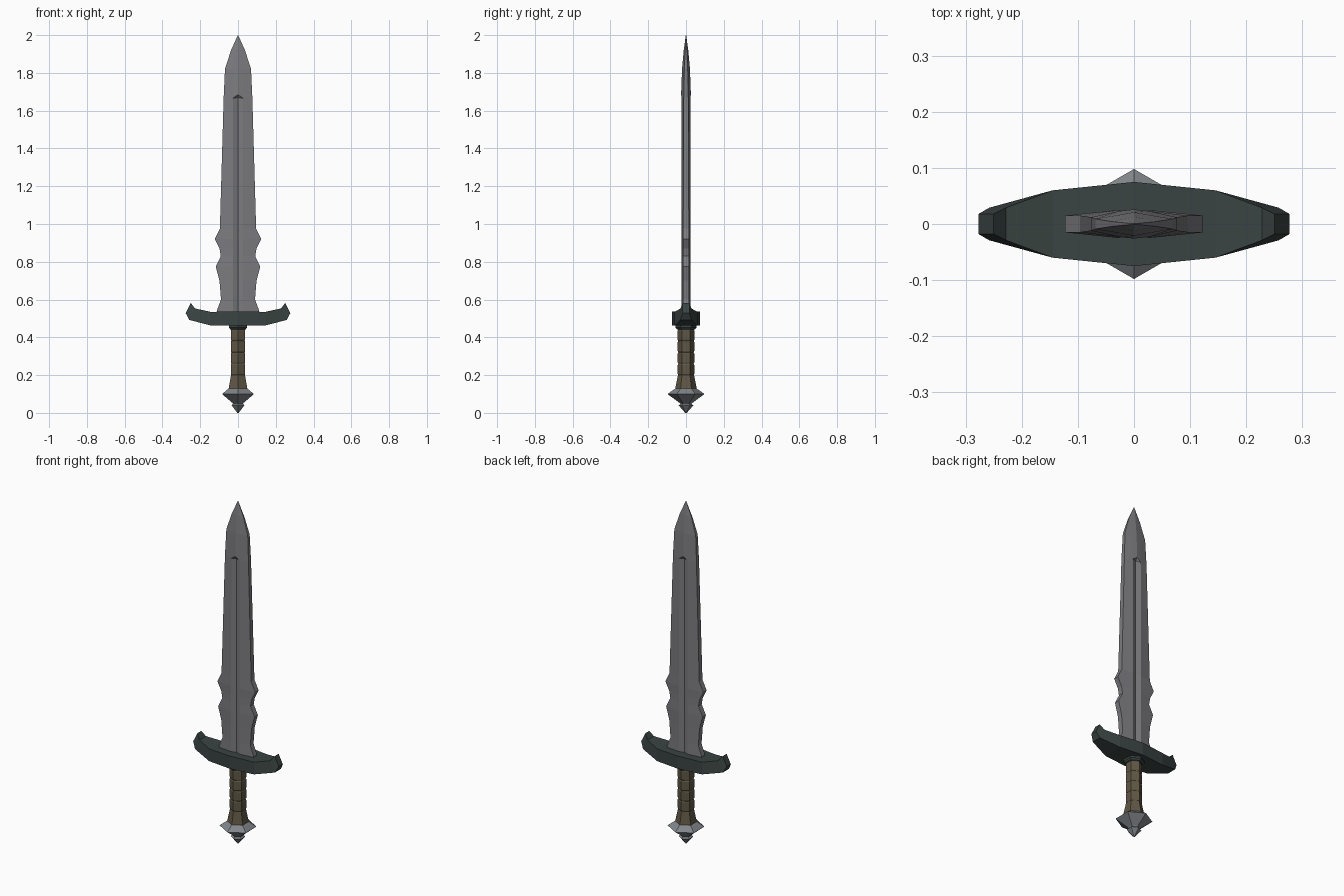
import bpy, math

if "Cube" in bpy.data.objects:
    bpy.data.objects.remove(bpy.data.objects["Cube"])


def material(name, rgb):
    m = bpy.data.materials.new(name)
    m.diffuse_color = (*rgb, 1)
    m.use_nodes = True
    m.node_tree.nodes["Principled BSDF"].inputs["Base Color"].default_value = m.diffuse_color
    return m


STEEL = material("grey steel", (0.20, 0.20, 0.215))
IRON = material("dark green iron", (0.042, 0.058, 0.055))
LEATHER = material("brown leather", (0.115, 0.095, 0.06))
POMMEL = material("pommel steel", (0.22, 0.235, 0.25))


def loft(name, rings, mat):
    """Skin a list of equal-length point rings and cap both ends."""
    n = len(rings[0])
    verts = [p for r in rings for p in r]
    faces = [(k * n + i, k * n + (i + 1) % n, (k + 1) * n + (i + 1) % n, (k + 1) * n + i)
             for k in range(len(rings) - 1) for i in range(n)]
    faces += [tuple(reversed(range(n))), tuple(range(len(verts) - n, len(verts)))]
    me = bpy.data.meshes.new(name)
    me.from_pydata(verts, [], faces)
    me.validate()
    me.materials.append(mat)
    ob = bpy.data.objects.new(name, me)
    bpy.context.collection.objects.link(ob)
    return ob


def hex_turned(name, profile, mat):
    """Six-sided lathe with corners on the y axis; profile is (radius, z)."""
    rings = [[(r * math.cos(a), r * math.sin(a), z)
              for a in (math.radians(30 + 60 * i) for i in range(6))] for r, z in profile]
    return loft(name, rings, mat)


# Blade: flat-edged section with a central groove that stops near the point
def blade_ring(z, w, e, t, c, cz=None):
    s, cz = min(0.027, w * 0.5), z if cz is None else cz
    return [(w, -e, z), (w, e, z), (s, t, z), (0, c, cz), (-s, t, z),
            (-w, e, z), (-w, -e, z), (-s, -t, z), (0, -c, cz), (s, -t, z)]


outline = [(0.50, 0.113), (0.545, 0.111), (0.60, 0.090), (0.70, 0.098), (0.775, 0.118),
           (0.83, 0.091), (0.87, 0.098), (0.92, 0.123), (0.975, 0.096)]
rings = [blade_ring(z, w, 0.015, 0.025, 0.014) for z, w in outline]
rings += [blade_ring(1.665, 0.076, 0.012, 0.023, 0.013, 1.67),
          blade_ring(1.667, 0.076, 0.012, 0.023, 0.026, 1.685),
          blade_ring(1.82, 0.069, 0.009, 0.016, 0.021),
          blade_ring(1.92, 0.037, 0.004, 0.009, 0.012),
          blade_ring(2.0, 0.0008, 0.0005, 0.0008, 0.001)]
loft("blade", rings, STEEL)

# Crossguard: rectangular sections along x (bottom x,z, top x,z, half depth), mirrored
half = [(0, 0.463, 0, 0.537, 0.075), (0.145, 0.463, 0.145, 0.535, 0.06),
        (0.258, 0.492, 0.228, 0.553, 0.029), (0.277, 0.528, 0.25, 0.582, 0.018)]
sections = [(-a, b, -c, d, y) for a, b, c, d, y in reversed(half[1:])] + half
loft("crossguard", [[(bx, -y, bz), (bx, y, bz), (tx, y, tz), (tx, -y, tz)]
                    for bx, bz, tx, tz, y in sections], IRON)

# Collar under the guard
hex_turned("collar", [(0.047, 0.442), (0.056, 0.452), (0.056, 0.466)], IRON)

# Grip: wrapped bands above a flared foot
profile = [(0.060, 0.115), (0.057, 0.13), (0.043, 0.198)]
for i in range(4):
    z = 0.20 + 0.0605 * i
    profile += [(0.041, z), (0.044, z + 0.006), (0.044, z + 0.054), (0.041, z + 0.0595)]
hex_turned("grip", profile + [(0.041, 0.45)], LEATHER)

# Pommel with a small end button
hex_turned("pommel", [(0.058, 0.128), (0.098, 0.10), (0.034, 0.053), (0.030, 0.048),
                      (0.039, 0.04), (0.004, 0.0)], POMMEL)
